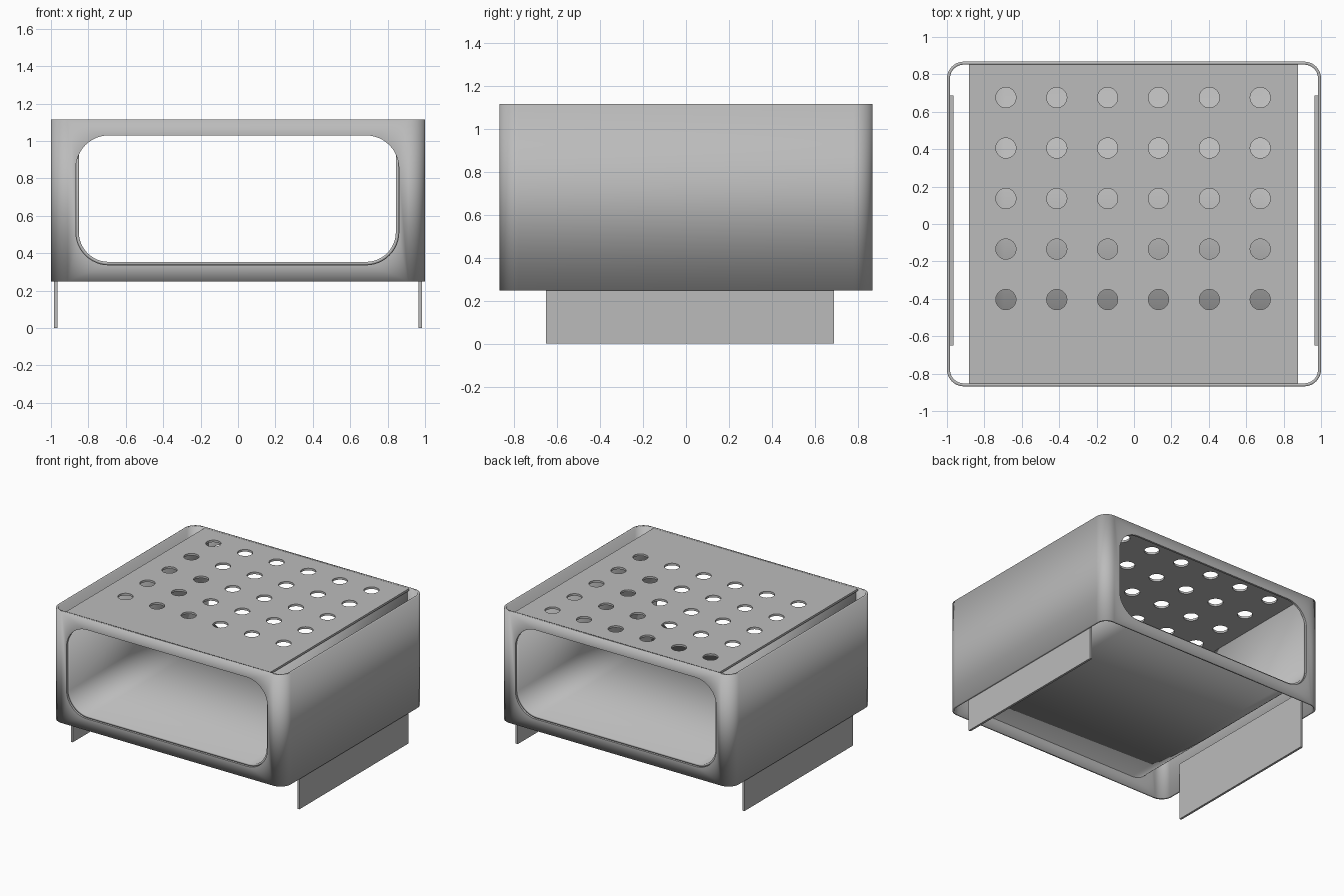
import bpy, bmesh, math
from mathutils import Vector

if "Cube" in bpy.data.objects:
    bpy.data.objects.remove(bpy.data.objects["Cube"], do_unlink=True)

T = 0.016                      # sheet thickness
HALF_Y = 0.868
Z_LOW, Z_TOP = 0.248, 1.115    # shell height range
LEFT, RIGHT = -0.867, 0.86     # inner faces of the tray
FLOOR, LINTEL = 0.338, 1.03    # opening height range
CORNER = 0.175

grey = bpy.data.materials.new("sheet grey")
grey.use_nodes = True
colour = (0.5, 0.5, 0.5, 1)
grey.diffuse_color = colour
grey.node_tree.nodes["Principled BSDF"].inputs["Base Color"].default_value = colour


def arc(cx, cy, r, start, steps=12):
    """Quarter turn of points, counter-clockwise from the start angle."""
    return [(cx + r * math.cos(start + math.pi / 2 * i / steps),
             cy + r * math.sin(start + math.pi / 2 * i / steps)) for i in range(steps + 1)]


def rounded_rect(x0, x1, y0, y1, r):
    corners = [(x1 - r, y1 - r), (x0 + r, y1 - r), (x0 + r, y0 + r), (x1 - r, y0 + r)]
    return [p for i, (cx, cy) in enumerate(corners) for p in arc(cx, cy, r, i * math.pi / 2)]


def extrude(name, outline, place, low, high, closed=True, caps=False):
    """Sweep a 2D outline between two depths; place maps (u, v, depth) to xyz."""
    bm = bmesh.new()
    a = [bm.verts.new(place(u, v, low)) for u, v in outline]
    b = [bm.verts.new(place(u, v, high)) for u, v in outline]
    n = len(outline)
    for i in range(n if closed else n - 1):
        j = (i + 1) % n
        bm.faces.new((a[i], a[j], b[j], b[i]))
    if caps:
        bm.faces.new(a[::-1])
        bm.faces.new(b)
        bmesh.ops.recalc_face_normals(bm, faces=bm.faces)
    mesh = bpy.data.meshes.new(name)
    bm.to_mesh(mesh)
    bm.free()
    obj = bpy.data.objects.new(name, mesh)
    bpy.context.collection.objects.link(obj)
    mesh.materials.append(grey)
    return obj


def along_z(u, v, d):
    return Vector((u, v, d))


def along_y(u, v, d):
    return Vector((u, d, v))


def box(name, x0, x1, y0, y1, z0, z1):
    return extrude(name, [(x0, y0), (x1, y0), (x1, y1), (x0, y1)], along_z, z0, z1, caps=True)


def thicken(obj):
    mod = obj.modifiers.new("thickness", 'SOLIDIFY')
    mod.thickness = T
    mod.offset = -1
    mod.use_even_offset = True


def cut(obj, cutter):
    mod = obj.modifiers.new("cut", 'BOOLEAN')
    mod.operation = 'DIFFERENCE'
    mod.solver = 'EXACT'
    mod.object = cutter
    cutter.hide_render = True
    cutter.hide_set(True)


def smooth(obj):
    bpy.ops.object.select_all(action='DESELECT')
    obj.select_set(True)
    bpy.context.view_layer.objects.active = obj
    bpy.ops.object.shade_smooth_by_angle(angle=math.radians(30))


# Outer shell with rounded upright corners
shell = extrude("outer_shell", rounded_rect(-1, 1, -HALF_Y, HALF_Y, 0.09), along_z, Z_LOW, Z_TOP)
thicken(shell)
smooth(shell)

# Rounded opening through front and back
opening = extrude("opening_cutter", rounded_rect(LEFT, RIGHT, FLOOR, LINTEL, CORNER),
                  along_y, -1.2, 1.2, caps=True)
cut(shell, opening)

# Inner tray: floor and sides bent from one sheet
under_top = Z_TOP - T
profile = [(LEFT, under_top)]
profile += arc(LEFT + CORNER, FLOOR + CORNER, CORNER, math.pi)
profile += arc(RIGHT - CORNER, FLOOR + CORNER, CORNER, 1.5 * math.pi)
profile += [(RIGHT, under_top)]
inside = HALF_Y - T
tray = extrude("inner_tray", profile[::-1], along_y, -inside, inside, closed=False)
thicken(tray)
smooth(tray)

# Perforated top plate
plate = box("top_plate", LEFT - T, RIGHT + T, -inside, inside, under_top, Z_TOP)
bm = bmesh.new()
for col in range(6):
    for row in range(5):
        hole = bmesh.ops.create_cone(bm, cap_ends=True, segments=32, radius1=0.054,
                                     radius2=0.054, depth=0.2)
        bmesh.ops.translate(bm, verts=hole["verts"],
                            vec=(-0.685 + 0.272 * col, 0.676 - 0.27 * row, Z_TOP))
mesh = bpy.data.meshes.new("hole_cutter")
bm.to_mesh(mesh)
bm.free()
mesh.materials.append(grey)
holes = bpy.data.objects.new("hole_cutter", mesh)
bpy.context.collection.objects.link(holes)
cut(plate, holes)
smooth(plate)

# Side skirts hanging below the shell
for name, side in (("left_skirt", 1), ("right_skirt", -1)):
    x0, x1 = sorted((side * 0.966, side * 0.983))
    box(name, x0, x1, -0.65, 0.688, 0, 0.45)
